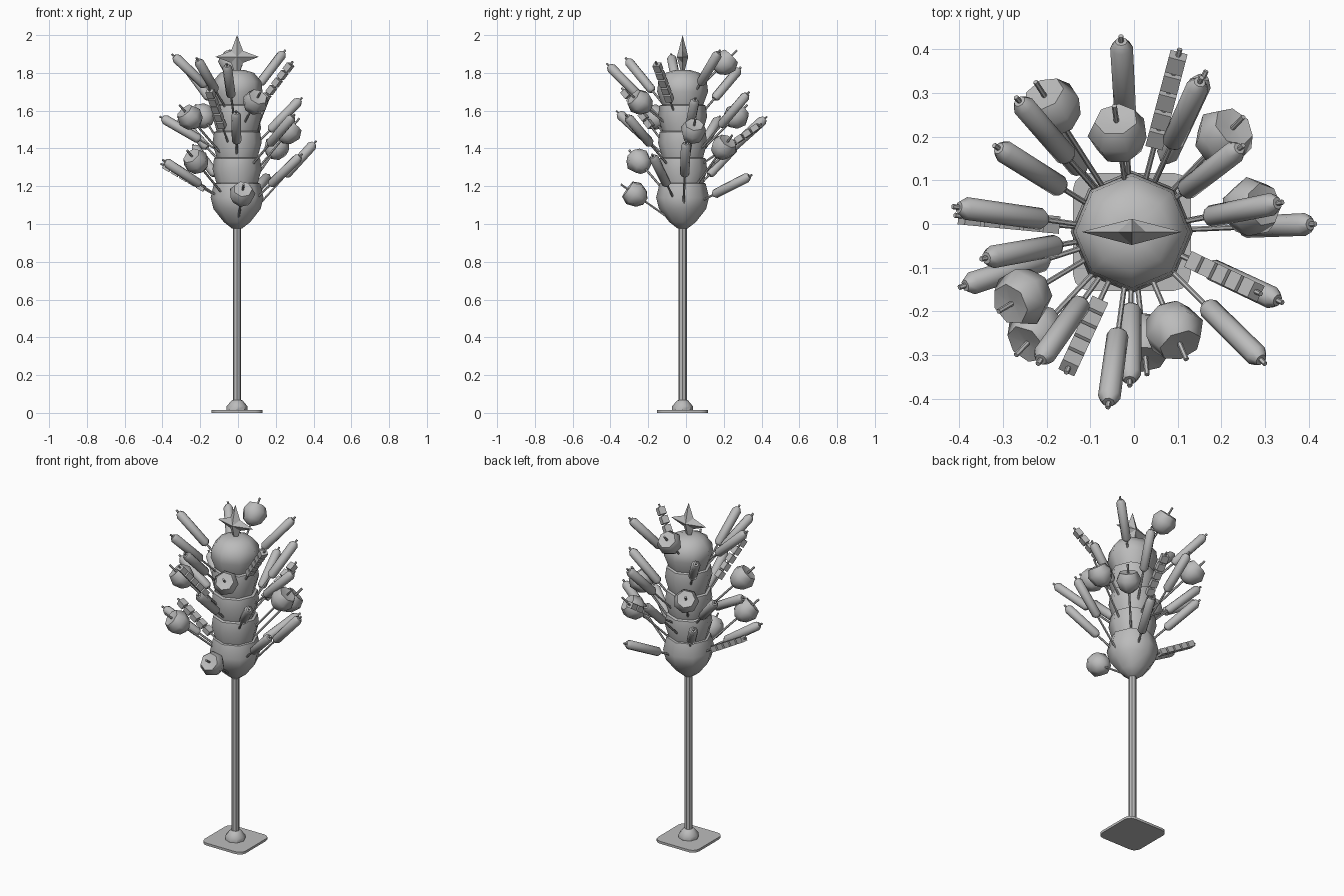
import bpy, bmesh, math
from math import radians, cos, sin, tau
from mathutils import Vector, Matrix

old = bpy.data.objects.get("Cube")
if old:
    bpy.data.objects.remove(old)

grey = bpy.data.materials.new("plain_grey")
grey.use_nodes = True
COL = (0.5, 0.5, 0.5, 1)
grey.diffuse_color = COL
grey.node_tree.nodes["Principled BSDF"].inputs["Base Color"].default_value = COL

AXIS = Vector((-0.005, -0.018, 0))


def lathe(bm, profile, sides, mat=Matrix(), turn=0.0):
    """Spin (radius, height) points about z; capped at both ends."""
    rings = []
    for r, z in profile:
        rings.append([bm.verts.new(mat @ Vector((r * cos(turn + tau * i / sides),
                                                 r * sin(turn + tau * i / sides), z)))
                      for i in range(sides)])
    for a, b in zip(rings, rings[1:]):
        for i in range(sides):
            j = (i + 1) % sides
            bm.faces.new((a[i], a[j], b[j], b[i]))
    bm.faces.new(rings[0][::-1])
    bm.faces.new(rings[-1])


def box(bm, size, mat):
    bmesh.ops.create_cube(bm, size=1, matrix=mat @ Matrix.Diagonal((*size, 1)))


def finish(bm, name, angle=40):
    bmesh.ops.recalc_face_normals(bm, faces=bm.faces)
    mesh = bpy.data.meshes.new(name)
    bm.to_mesh(mesh)
    bm.free()
    mesh.materials.append(grey)
    mesh.shade_smooth()
    mesh.set_sharp_from_angle(angle=radians(angle))
    ob = bpy.data.objects.new(name, mesh)
    bpy.context.collection.objects.link(ob)
    return ob


def skewer_frame(tip, elevation):
    """Frame at the tip, with z pointing outwards along the stick."""
    tip = Vector(tip)
    flat = tip - AXIS
    flat.z = 0
    flat.normalize()
    e = radians(elevation)
    out = flat * cos(e) + Vector((0, 0, sin(e)))
    side = Vector((-flat.y, flat.x, 0))
    rot = Matrix((side, out.cross(side), out)).transposed().to_4x4()
    reach = ((tip - AXIS).to_2d().length - 0.08) / cos(e)
    return Matrix.Translation(tip) @ rot, reach


def stick(bm, mat, reach):
    lathe(bm, [(0.006, -reach), (0.006, 0)], 6, mat)


def sausage(name, tip, elevation):
    bm = bmesh.new()
    mat, reach = skewer_frame(tip, elevation)
    stick(bm, mat, reach)
    lathe(bm, [(0.013, -0.25), (0.025, -0.236), (0.026, -0.035), (0.014, -0.017)], 8, mat)
    finish(bm, name)


def apple(name, tip, elevation):
    bm = bmesh.new()
    mat, reach = skewer_frame(tip, elevation)
    stick(bm, mat, reach)
    lathe(bm, [(0.022, -0.158), (0.052, -0.135), (0.07, -0.085), (0.05, -0.044), (0.012, -0.05)],
          7, mat)
    finish(bm, name, 50)


def fruit_bar(name, tip, elevation):
    bm = bmesh.new()
    mat, reach = skewer_frame(tip, elevation)
    stick(bm, mat, reach)
    for i in range(5):
        box(bm, (0.04, 0.032, 0.042), mat @ Matrix.Translation((0, 0, -0.04 - 0.052 * i)))
    finish(bm, name)


# Base plate with rounded corners
bm = bmesh.new()
box(bm, (0.27, 0.27, 0.014), Matrix.Translation(AXIS + Vector((0, 0, 0.007))))
uprights = [e for e in bm.edges if abs(e.verts[0].co.z - e.verts[1].co.z) > 0.01]
bmesh.ops.bevel(bm, geom=uprights, offset=0.04, segments=3, affect='EDGES', profile=0.5)
finish(bm, "base_plate")

# Foot collar and pole
centre = Matrix.Translation(AXIS)
bm = bmesh.new()
lathe(bm, [(0.055, 0.012), (0.055, 0.035), (0.03, 0.065), (0.022, 0.068)], 8, centre)
finish(bm, "foot_collar")
bm = bmesh.new()
lathe(bm, [(0.022, 0.01), (0.022, 1.02)], 8, centre)
finish(bm, "pole")

# Straw head: a pointed bottom bulb with stacked cups above it
bm = bmesh.new()
lathe(bm, [(0.025, 0.975), (0.07, 1.01), (0.125, 1.08), (0.14, 1.14), (0.122, 1.215), (0.09, 1.22)],
      8, centre)
finish(bm, "straw_bulb", 50)
for i, (low, high) in enumerate([(1.2, 1.355), (1.34, 1.495), (1.48, 1.635)]):
    bm = bmesh.new()
    lathe(bm, [(0.105, low), (0.13, low + 0.09), (0.122, high - 0.008), (0.1, high)], 8, centre)
    finish(bm, f"straw_tier_{i + 1}", 50)
bm = bmesh.new()
lathe(bm, [(0.105, 1.62), (0.135, 1.7), (0.128, 1.755), (0.09, 1.8), (0.04, 1.815)], 8, centre)
finish(bm, "straw_top", 60)

# Four-pointed star with a raised middle
bm = bmesh.new()
middle = AXIS + Vector((0, 0, 1.885))
rim = [bm.verts.new(middle + Vector((r * cos(tau * i / 8), 0, r * sin(tau * i / 8))))
       for i, r in enumerate([0.115, 0.045] * 4)]
for side in (-1, 1):
    peak = bm.verts.new(middle + Vector((0, side * 0.03, 0)))
    for i in range(8):
        bm.faces.new((rim[i], rim[(i + 1) % 8], peak))
finish(bm, "top_star", 10)

# Skewers: tip position and upward angle
sausages = [
    ((-0.03, 0.43, 1.57), 42), ((0.155, 0.335, 1.7), 47), ((0.165, 0.35, 1.26), 25),
    ((0.25, 0.18, 1.92), 46), ((0.34, 0.05, 1.67), 45), ((0.415, 0.0, 1.44), 48),
    ((0.34, -0.18, 1.37), 41), ((0.3, -0.32, 1.58), 40), ((-0.01, -0.37, 1.6), 43),
    ((-0.06, -0.42, 1.85), 45), ((-0.22, -0.32, 1.88), 45), ((-0.35, -0.08, 1.9), 43),
    ((-0.4, -0.145, 1.34), 32), ((-0.415, 0.04, 1.57), 30), ((-0.32, 0.18, 1.57), 42),
    ((-0.27, 0.29, 1.83), 42), ((-0.24, 0.27, 1.42), 40)]
apples = [
    ((0.25, 0.245, 1.47), 45), ((-0.225, 0.325, 1.63), 40), ((-0.045, 0.27, 1.92), 45),
    ((0.325, 0.05, 1.56), 50), ((-0.31, -0.2, 1.63), 45), ((-0.27, -0.3, 1.39), 40),
    ((0.12, -0.31, 1.7), 37), ((0.03, -0.345, 1.21), 35)]
bars = [((0.105, 0.4, 1.53), 33), ((0.29, -0.16, 1.86), 50),
        ((-0.155, -0.34, 1.72), 50), ((-0.41, 0.02, 1.32), 30)]

for maker, label, items in ((sausage, "sausage_skewer", sausages),
                            (apple, "apple_skewer", apples),
                            (fruit_bar, "fruit_bar_skewer", bars)):
    for i, (tip, elevation) in enumerate(items):
        maker(f"{label}_{i + 1}", tip, elevation)
